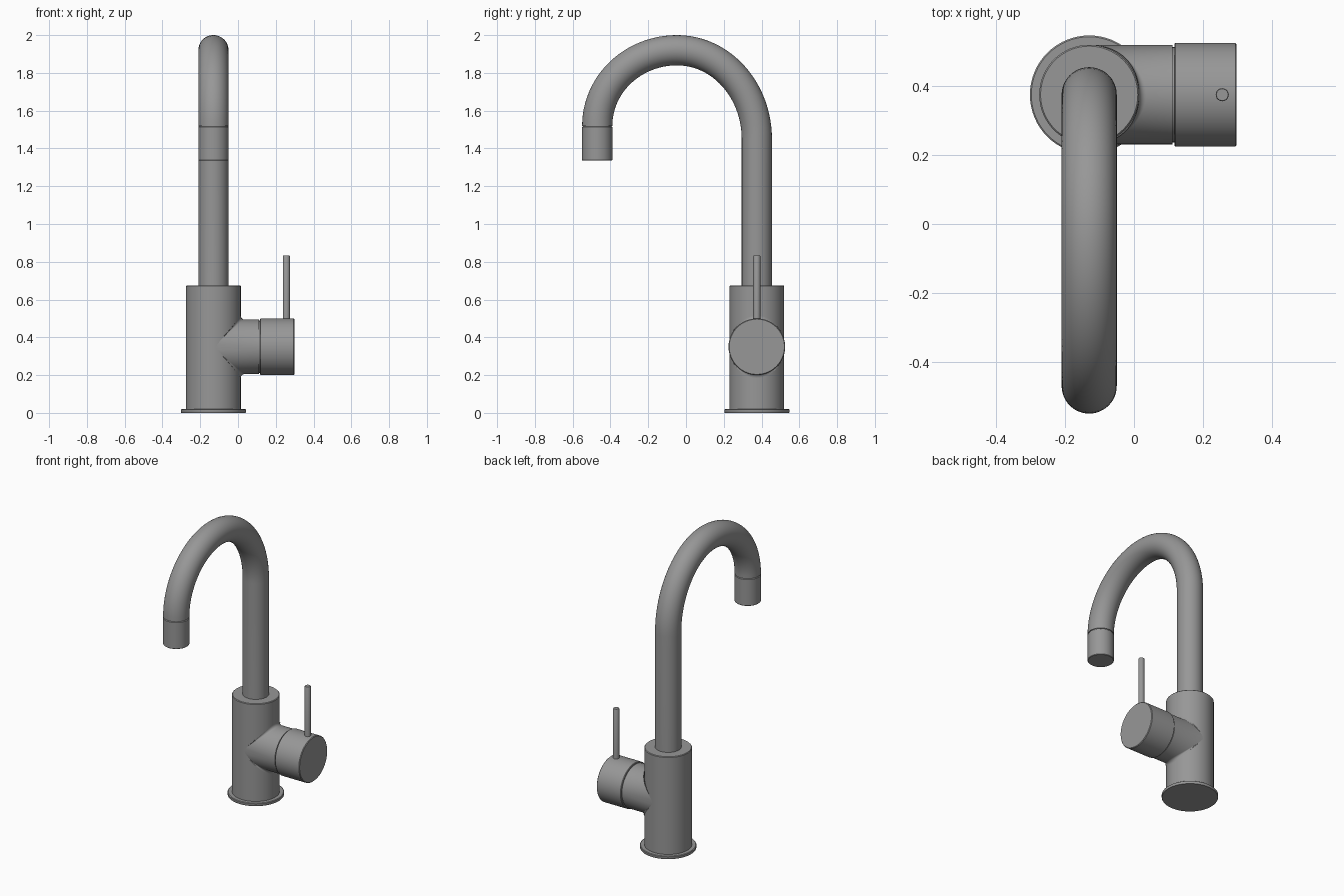
import bpy, bmesh, math
from mathutils import Matrix

cube = bpy.data.objects.get("Cube")
if cube:
    bpy.data.objects.remove(cube, do_unlink=True)

steel = bpy.data.materials.new("brushed_grey")
steel.use_nodes = True
GREY = (0.31, 0.31, 0.31, 1)
steel.diffuse_color = GREY
steel.node_tree.nodes["Principled BSDF"].inputs["Base Color"].default_value = GREY

CX, CY = -0.13, 0.375      # axis of the column
AXIS_Z = 0.35              # height of the handle axis
BODY_R, PIPE_R = 0.145, 0.08
SIDES = 64


def finish(obj):
    obj.data.materials.clear()
    obj.data.materials.append(steel)
    bpy.ops.object.select_all(action="DESELECT")
    obj.select_set(True)
    bpy.context.view_layer.objects.active = obj
    bpy.ops.object.shade_smooth_by_angle(angle=math.radians(35))


def loft(name, rings, matrix=Matrix()):
    """Skin closed rings of points and cap both ends."""
    bm = bmesh.new()
    loops = [[bm.verts.new(matrix @ Matrix.Translation(p).translation) for p in ring]
             for ring in rings]
    count = len(loops[0])
    for a, b in zip(loops, loops[1:]):
        for i in range(count):
            j = (i + 1) % count
            bm.faces.new((a[i], a[j], b[j], b[i]))
    bm.faces.new(loops[0][::-1])
    bm.faces.new(loops[-1])
    bmesh.ops.recalc_face_normals(bm, faces=bm.faces)
    mesh = bpy.data.meshes.new(name)
    bm.to_mesh(mesh)
    bm.free()
    obj = bpy.data.objects.new(name, mesh)
    bpy.context.collection.objects.link(obj)
    finish(obj)


def circle(r, h, sides=SIDES):
    turn = 2 * math.pi / sides
    return [(r * math.cos(i * turn), r * math.sin(i * turn), h) for i in range(sides)]


def lathe(name, profile, matrix, sides=SIDES):
    loft(name, [circle(r, h, sides) for r, h in profile], matrix)


column = Matrix.Translation((CX, CY, 0))
sideways = Matrix.Translation((CX, CY, AXIS_Z)) @ Matrix.Rotation(math.pi / 2, 4, "Y")

# Base flange and main body
lathe("base_flange", [(0.17, 0), (0.172, 0.003), (0.172, 0.017), (0.168, 0.02)], column)
lathe("body", [(BODY_R, 0.015), (BODY_R, 0.671), (BODY_R - 0.004, 0.675)], column)

# Side branch, following the body wall with a soft fillet at the joint
rings = []
STEPS = 6
for step in range(STEPS + 1):
    theta = math.pi / 2 * (1 - step / STEPS)
    ring = []
    for i in range(SIDES):
        a = 2 * math.pi * i / SIDES
        fillet = 0.02 * math.sin(a) ** 2
        r = BODY_R - 0.001 + fillet * (1 - math.cos(theta))
        x = BODY_R * abs(math.sin(a)) + fillet * (1 - math.sin(theta))
        ring.append((CX + x, CY + r * math.cos(a), AXIS_Z + r * math.sin(a)))
    rings.append(ring)
rings.append([(0.112, y, z) for x, y, z in rings[-1]])
loft("side_branch", rings)

# Handle cap with a narrow shadow gap behind it
lathe("handle_neck", [(0.138, 0.23), (0.138, 0.26)], sideways)
lathe("handle_cap", [(0.147, 0.247), (0.15, 0.25), (0.15, 0.424), (0.146, 0.428)], sideways)

# Lever pin
lathe("lever", [(0.019, 0.45), (0.019, 0.828), (0.017, 0.832)],
      Matrix.Translation((0.256, CY, 0)), 24)

# Spout pipe: straight riser, then an arch over to the outlet
OUT_Y, TOP_Z = -0.47, 1.92
MID_Y, HALF = (CY + OUT_Y) / 2, (CY - OUT_Y) / 2
path = [(CY, 0.66)]
for i in range(49):
    a = math.pi * i / 48
    spring = 1.45 if a < math.pi / 2 else 1.52
    path.append((MID_Y + HALF * math.cos(a), spring + (TOP_Z - spring) * math.sin(a)))
rings = []
for i, (y, z) in enumerate(path):
    y0, z0 = path[max(i - 1, 0)]
    y1, z1 = path[min(i + 1, len(path) - 1)]
    tilt = math.atan2(z1 - z0, y1 - y0) if 1 < i < len(path) - 1 else math.pi / 2 * (1 if i < 2 else -1)
    ring = []
    for u, v, _ in circle(PIPE_R, 0, 48):
        ring.append((CX + u, y - v * math.sin(tilt), z + v * math.cos(tilt)))
    rings.append(ring)
loft("spout_pipe", rings)

# Outlet nozzle with a fine groove under the pipe
lathe("nozzle", [(PIPE_R - 0.005, 1.525), (PIPE_R - 0.005, 1.517), (PIPE_R, 1.513),
                 (PIPE_R, 1.338), (PIPE_R - 0.003, 1.335)],
      Matrix.Translation((CX, OUT_Y, 0)), 48)
